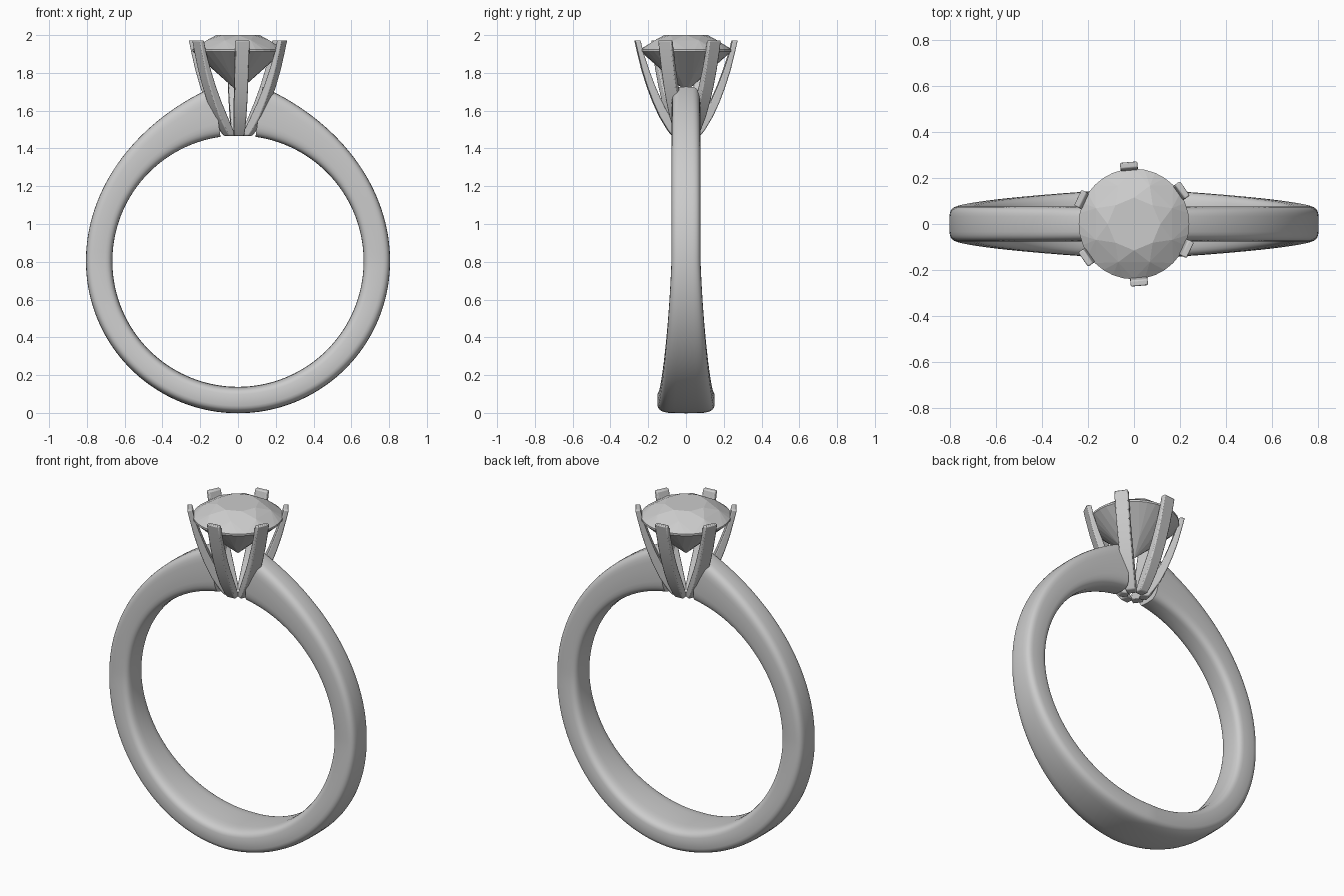
import bpy, bmesh, math
from math import sin, cos, pi, radians

if "Cube" in bpy.data.objects:
    bpy.data.objects.remove(bpy.data.objects["Cube"])

CZ = 0.803          # centre height of the finger hole
INNER = 0.665       # finger hole radius


def finish(name, bm, smooth=True):
    bmesh.ops.recalc_face_normals(bm, faces=bm.faces)
    mesh = bpy.data.meshes.new(name)
    bm.to_mesh(mesh)
    bm.free()
    ob = bpy.data.objects.new(name, mesh)
    bpy.context.collection.objects.link(ob)
    if smooth:
        bpy.ops.object.select_all(action='DESELECT')
        ob.select_set(True)
        bpy.context.view_layer.objects.active = ob
        bpy.ops.object.shade_smooth_by_angle(angle=radians(40))
    return ob


# Band: soft-cornered section swept round the hole, thicker towards the head,
# wider towards the bottom
bm = bmesh.new()
STEPS, SEG = 128, 32
rings = []
for i in range(STEPS + 1):
    a = 82 - 344 * i / STEPS
    elev = a if a >= -90 else -180 - a
    t = max(0, (elev + 10) / 92)
    outer = 0.805 + 0.128 * t ** 3.4
    half_w = 0.077
    if elev < 0:
        s = -elev / 90
        half_w += 0.075 * (0.6 * s + 0.4 * s * s * (3 - 2 * s))
    mid, half_t = (outer + INNER) / 2, (outer - INNER) / 2
    ring = []
    for k in range(SEG):
        p = 2 * pi * k / SEG
        c, s = cos(p), sin(p)
        r = mid + half_t * math.copysign(abs(c) ** 0.5, c)
        y = half_w * math.copysign(abs(s) ** 0.5, s)
        ring.append(bm.verts.new((r * cos(radians(a)), y, CZ + r * sin(radians(a)))))
    rings.append(ring)
for A, B in zip(rings, rings[1:]):
    for k in range(SEG):
        n = (k + 1) % SEG
        bm.faces.new((A[k], A[n], B[n], B[k]))
bm.faces.new(rings[0])
bm.faces.new(rings[-1])
finish("band", bm)

# Six bowed prongs: (height, inner radius, outer radius, half width)
PRONG = [(1.467, 0.030, 0.075, 0.026), (1.50, 0.050, 0.100, 0.030),
         (1.57, 0.088, 0.142, 0.033), (1.65, 0.130, 0.178, 0.035),
         (1.73, 0.166, 0.208, 0.036), (1.82, 0.200, 0.236, 0.037),
         (1.91, 0.230, 0.258, 0.038), (1.972, 0.244, 0.272, 0.038)]
for j in range(6):
    ang = radians(35 + 60 * j)
    bm = bmesh.new()
    loops = []
    for z, ri, ro, w in PRONG:
        loops.append([bm.verts.new((r * cos(ang) - v * sin(ang),
                                    r * sin(ang) + v * cos(ang), z))
                      for r, v in ((ri, -w), (ro, -w), (ro, w), (ri, w))])
    for A, B in zip(loops, loops[1:]):
        for k in range(4):
            n = (k + 1) % 4
            bm.faces.new((A[k], A[n], B[n], B[k]))
    bm.faces.new(loops[0])
    bm.faces.new(loops[-1])
    ob = finish("prong_%d" % (j + 1), bm)
    bev = ob.modifiers.new("soft_edges", 'BEVEL')
    bev.width = 0.006
    bev.segments = 2
    bev.limit_method = 'ANGLE'
    bev.angle_limit = radians(40)

# Faceted round-cut stone: (height, radius, corners, turn in degrees)
bm = bmesh.new()
STONE = [(2.0, 0.115, 8, 0), (1.972, 0.180, 8, 22.5), (1.925, 0.241, 32, 0),
         (1.914, 0.241, 32, 0), (1.775, 0.088, 8, 22.5), (1.70, 0.0, 1, 0)]
for z, r, n, turn in STONE:
    for k in range(n):
        p = 2 * pi * k / n + radians(turn)
        bm.verts.new((r * cos(p), r * sin(p), z))
bmesh.ops.convex_hull(bm, input=bm.verts)
bmesh.ops.dissolve_limit(bm, angle_limit=radians(1), verts=bm.verts, edges=bm.edges)
finish("stone", bm, smooth=False)
